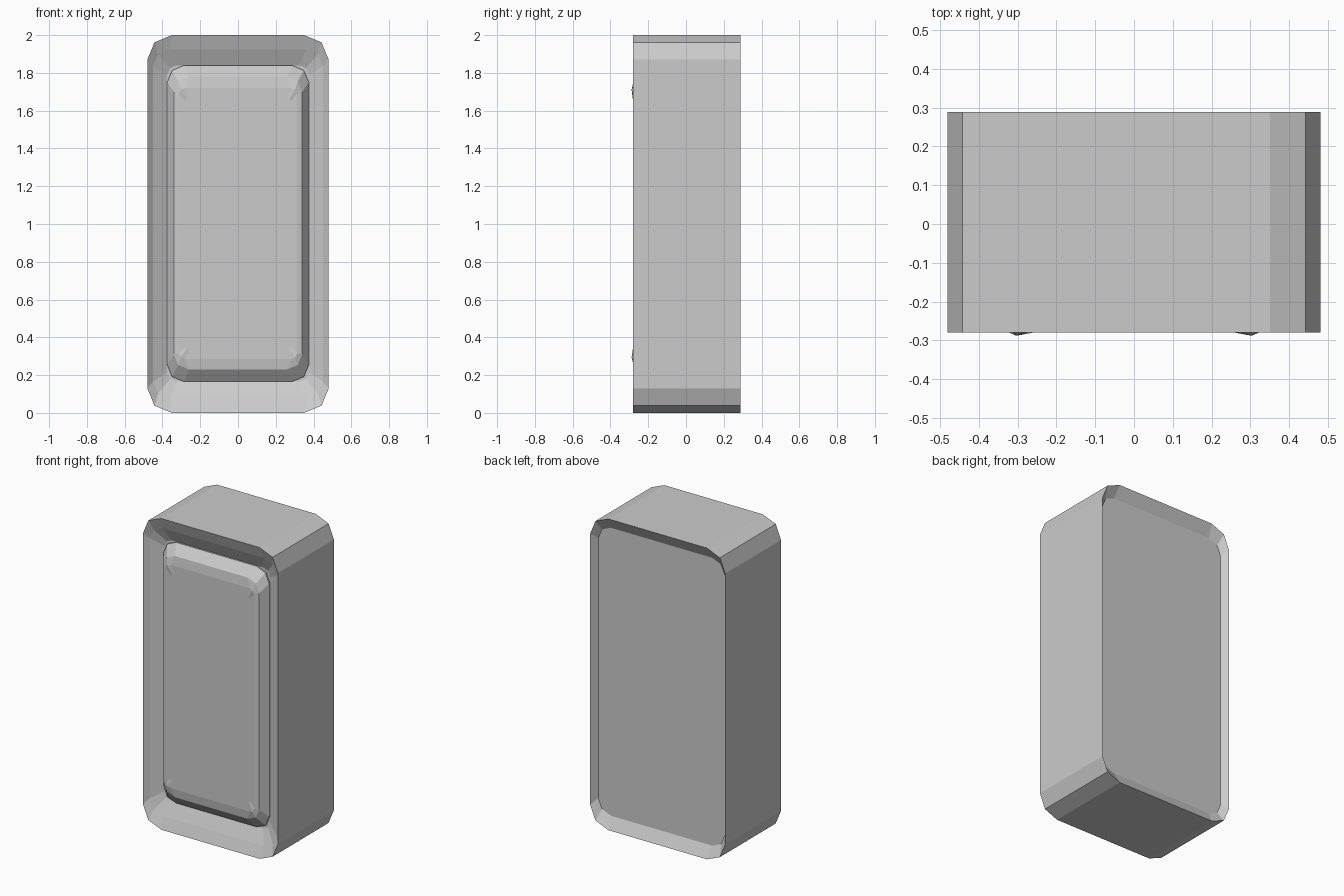
import bpy, bmesh, math

if "Cube" in bpy.data.objects:
    bpy.data.objects.remove(bpy.data.objects["Cube"])


def ring(bm, hx, z0, z1, r, y, lift=0.0):
    """Rounded rectangle in the XZ plane, three points per corner."""
    verts = []
    corners = [(hx - r, z1 - r, 0), (-hx + r, z1 - r, 90),
               (-hx + r, z0 + r, 180), (hx - r, z0 + r, 270)]
    for cx, cz, start in corners:
        for k in range(3):
            a = math.radians(start + 45 * k)
            yy = y - lift if k == 1 else y
            verts.append(bm.verts.new((cx + r * math.cos(a), yy, cz + r * math.sin(a))))
    return verts


def loft(name, sections):
    """Join successive rings with quads and cap both ends."""
    bm = bmesh.new()
    rings = [ring(bm, *s) for s in sections]
    for a, b in zip(rings, rings[1:]):
        n = len(a)
        for i in range(n):
            j = (i + 1) % n
            bm.faces.new((a[i], a[j], b[j], b[i]))
    bm.faces.new(rings[0])
    bm.faces.new(rings[-1])
    bmesh.ops.recalc_face_normals(bm, faces=bm.faces)
    mesh = bpy.data.meshes.new(name)
    bm.to_mesh(mesh)
    bm.free()
    obj = bpy.data.objects.new(name, mesh)
    bpy.context.collection.objects.link(obj)
    return obj


# Outer casing: sunken back, straight walls, dished front rim
loft("casing", [
    (0.45, 0.075, 1.925, 0.09, 0.248),
    (0.48, 0.0, 2.0, 0.13, 0.288),
    (0.48, 0.0, 2.0, 0.13, -0.28),
    (0.45, 0.075, 1.925, 0.09, -0.252),
    (0.375, 0.165, 1.84, 0.05, -0.21),
])

# Raised front panel with bevelled edge and slightly lifted corners
loft("front_panel", [
    (0.375, 0.165, 1.84, 0.09, -0.18),
    (0.375, 0.165, 1.84, 0.09, -0.22),
    (0.34, 0.23, 1.78, 0.08, -0.272),
    (0.312, 0.285, 1.72, 0.03, -0.28, 0.008),
    (0.28, 0.33, 1.67, 0.02, -0.28),
])
